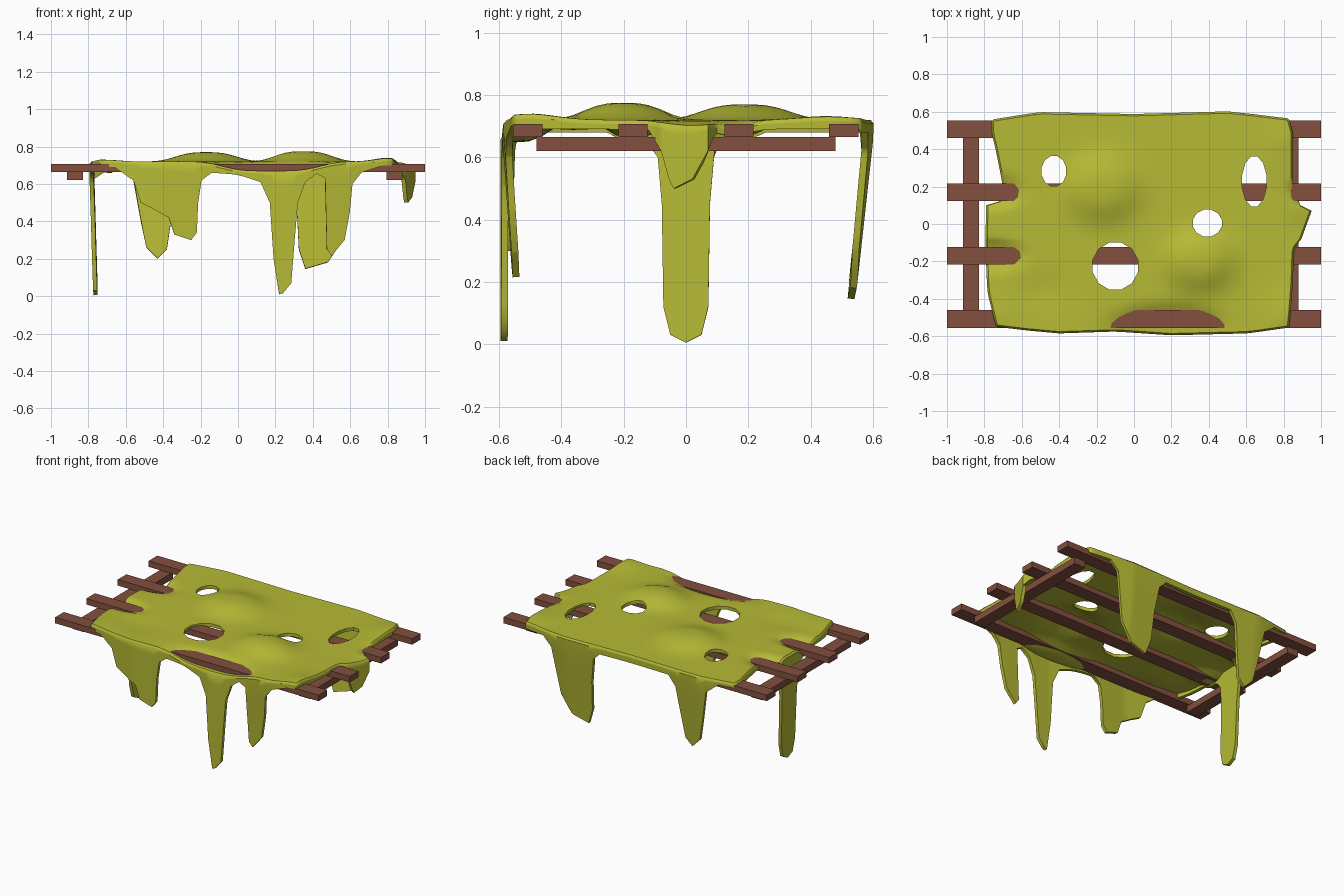
import bpy, bmesh
from math import exp, cos, sin, tau

if "Cube" in bpy.data.objects:
    bpy.data.objects.remove(bpy.data.objects["Cube"])

def material(name, rgb):
    m = bpy.data.materials.new(name)
    m.diffuse_color = (*rgb, 1)
    m.use_nodes = True
    m.node_tree.nodes["Principled BSDF"].inputs["Base Color"].default_value = m.diffuse_color
    return m

slime_mat = material("slime_green", (0.47, 0.49, 0.035))
wood_mat = material("wood_brown", (0.23, 0.08, 0.05))

def box(name, lo, hi):
    bpy.ops.mesh.primitive_cube_add(size=1, location=[(a + b) / 2 for a, b in zip(lo, hi)])
    o = bpy.context.object
    o.name = name
    o.scale = [b - a for a, b in zip(lo, hi)]
    bpy.ops.object.transform_apply(location=False, rotation=False, scale=True)
    o.data.materials.append(wood_mat)

# Wooden rack: four slats on two cross bars
for i, y in enumerate((-0.508, -0.17, 0.17, 0.506)):
    box(f"slat_{i + 1}", (-1, y - 0.047, 0.665), (1, y + 0.047, 0.706))
box("left_cross_bar", (-0.915, -0.48, 0.62), (-0.83, 0.48, 0.665))
box("right_cross_bar", (0.795, -0.48, 0.62), (0.88, 0.48, 0.665))

def interp(pts, t):
    if t <= pts[0][0]:
        return pts[0][1]
    for (a, p), (b, q) in zip(pts, pts[1:]):
        if t <= b:
            return p + (q - p) * (t - a) / (b - a)
    return pts[-1][1]

# Lower edges of the drips along each side: (position, z)
FRONT = [(-.68, .69), (-.56, .62), (-.52, .5), (-.46, .47), (-.37, .42), (-.34, .33), (-.25, .3),
         (-.22, .34), (-.213, .5), (-.195, .62), (-.14, .66), (0, .65), (.12, .61), (.17, .5), (.19, .2),
         (.22, .01), (.24, .015), (.285, .07), (.303, .3), (.32, .5), (.36, .61), (.42, .655), (.466, .63),
         (.475, .25), (.5, .215), (.57, .3), (.598, .45), (.612, .6), (.66, .66), (.8, .7)]
BACK = [(-.66, .69), (-.56, .62), (-.52, .4), (-.49, .26), (-.43, .2), (-.38, .25), (-.355, .42),
        (-.33, .6), (-.28, .67), (.24, .67), (.29, .62), (.315, .45), (.325, .25), (.36, .145),
        (.48, .18), (.56, .3), (.595, .5), (.615, .62), (.68, .68)]
LEFT = [(-.15, .68), (-.09, .6), (-.077, .45), (-.072, .12), (-.05, .03), (0, .005), (.05, .03),
        (.072, .12), (.077, .45), (.09, .6), (.12, .68)]
RIGHT = [(-.12, .69), (-.08, .62), (-.055, .53), (-.04, .5), (.02, .53), (.07, .62), (.1, .69)]
# Plan outline of the sheet
XL = [(-.58, -.73), (-.35, -.775), (-.1, -.785), (.1, -.78), (.13, -.68), (.25, -.70), (.5, -.75), (.58, -.75)]
XR = [(-.58, .82), (-.3, .84), (-.13, .845), (-.08, .885), (.07, .94), (.1, .88), (.2, .84), (.5, .84), (.58, .82)]
YF = [(-.78, -.54), (-.4, -.575), (-.1, -.565), (.2, -.585), (.6, -.575), (.85, -.545)]
YB = [(-.78, .55), (-.5, .588), (0, .578), (.5, .592), (.85, .555)]
X0, X1, Y0, Y1 = -.78, .85, -.58, .58

def knots(a, b, n, *profiles):
    fixed = {a, b} | {p[0] for pr in profiles for p in pr if a < p[0] < b}
    out = set(fixed)
    for i in range(n + 1):
        t = a + (b - a) * i / n
        if min(abs(t - k) for k in fixed) > 0.012:
            out.add(t)
    return sorted(out)

xs, ys = knots(X0, X1, 44, FRONT, BACK), knots(Y0, Y1, 32, LEFT, RIGHT)

# Bumps and dips: x, y, rx, ry, height, exponent
LUMPS = [(-.17, .19, .19, .17, .05, 3), (.35, -.2, .18, .15, .055, 3),
         (.18, -.56, .29, .11, -.05, 4), (-.78, .17, .17, .085, -.035, 4), (-.78, -.17, .18, .075, -.035, 4),
         (.8, -.5, .1, .12, .02, 2), (.8, .45, .1, .12, .012, 2), (-.72, -.5, .12, .12, .01, 2),
         (.9, .17, .07, .06, -.03, 2), (-.5, -.36, .15, .1, -.01, 2), (.95, 0, .1, .12, -.02, 2)]

def height(x, y):
    z = .72
    for cx, cy, rx, ry, h, e in LUMPS:
        r = (((x - cx) / rx) ** 2 + ((y - cy) / ry) ** 2) ** .5
        z += h * exp(-r ** e)
    return z

def clamp(v):
    return max(0, min(1, v))

def surface(s, t):
    x = s + (interp(XL, t) - X0) * clamp((-.58 - s) / .2) + (interp(XR, t) - X1) * clamp((s - .65) / .2)
    y = t + (interp(YF, s) - Y0) * clamp((-.4 - t) / .18) + (interp(YB, s) - Y1) * clamp((t - .4) / .18)
    return x, y, height(x, y)

# Slime sheet: top grid with four skirts that hang into drips
ROWS = (.0, .12, .3, .5, .75, 1)
K, NX, NY = len(ROWS), len(xs), len(ys)
bm = bmesh.new()
grid = {}
for i in range(-K, NX + K):
    for j in range(-K, NY + K):
        ci, cj = max(0, min(NX - 1, i)), max(0, min(NY - 1, j))
        if ci != i and cj != j:
            continue
        s, t = xs[ci], ys[cj]
        x, y, z = surface(s, t)
        k = abs(i - ci) + abs(j - cj)
        if k:
            prof = LEFT if i < 0 else RIGHT if i >= NX else FRONT if j < 0 else BACK
            zb = min(interp(prof, s if ci == i else t), z - .03)
            start = z - .012
            znew = start + (zb - start) * ROWS[k - 1]
            drop = z - znew
            lean = .11 if j >= NY else .07 if j < 0 and s > .44 else .03 if i < 0 else 0
            out = .01 - lean * max(0, drop - .05)
            x += out * ((i >= NX) - (i < 0))
            y += out * ((j >= NY) - (j < 0))
            z = znew
        grid[i, j] = bm.verts.new((x, y, z))
for (i, j) in list(grid):
    q = [(i, j), (i + 1, j), (i + 1, j + 1), (i, j + 1)]
    if all(c in grid for c in q):
        bm.faces.new([grid[c] for c in q])
# Close the corners between neighbouring skirts
for ci, di in ((0, -1), (NX - 1, 1)):
    for cj, dj in ((0, -1), (NY - 1, 1)):
        for k in range(K):
            if k:
                q = [grid[ci + di * k, cj], grid[ci + di * (k + 1), cj], grid[ci, cj + dj * (k + 1)], grid[ci, cj + dj * k]]
            else:
                q = [grid[ci, cj], grid[ci + di, cj], grid[ci, cj + dj]]
            bm.faces.new(q if di * dj < 0 else q[::-1])
bmesh.ops.recalc_face_normals(bm, faces=bm.faces)
if sum(f.normal.z * f.calc_area() for f in bm.faces) < 0:
    bmesh.ops.reverse_faces(bm, faces=bm.faces)
me = bpy.data.meshes.new("slime_sheet")
bm.to_mesh(me)
bm.free()
me.materials.append(slime_mat)
sheet = bpy.data.objects.new("slime_sheet", me)
bpy.context.collection.objects.link(sheet)
solid = sheet.modifiers.new("thickness", 'SOLIDIFY')
solid.thickness, solid.offset = .022, -1

# Oval holes through the sheet: x, y, rx, ry
cutters = []
for cx, cy, rx, ry in ((-.428, .283, .068, .083), (.643, .228, .067, .138), (.392, .005, .08, .074), (-.1, -.225, .125, .13)):
    bpy.ops.mesh.primitive_cylinder_add(vertices=12, radius=1, depth=.4, location=(cx, cy, .72), rotation=(0, 0, tau / 24))
    c = bpy.context.object
    bpy.ops.object.transform_apply(location=False, rotation=True, scale=False)
    c.name, c.scale, c.hide_render = "hole_cutter", (rx, ry, 1), True
    mod = sheet.modifiers.new("hole", 'BOOLEAN')
    mod.operation, mod.object, mod.solver = 'DIFFERENCE', c, 'EXACT'
    cutters.append(c)

# Apply the modifiers, drop the cutters and smooth the sheet
bpy.ops.object.select_all(action='DESELECT')
sheet.select_set(True)
bpy.context.view_layer.objects.active = sheet
for m in [m.name for m in sheet.modifiers]:
    bpy.ops.object.modifier_apply(modifier=m)
for c in cutters:
    bpy.data.objects.remove(c)
bpy.ops.object.shade_smooth_by_angle(angle=.7)
